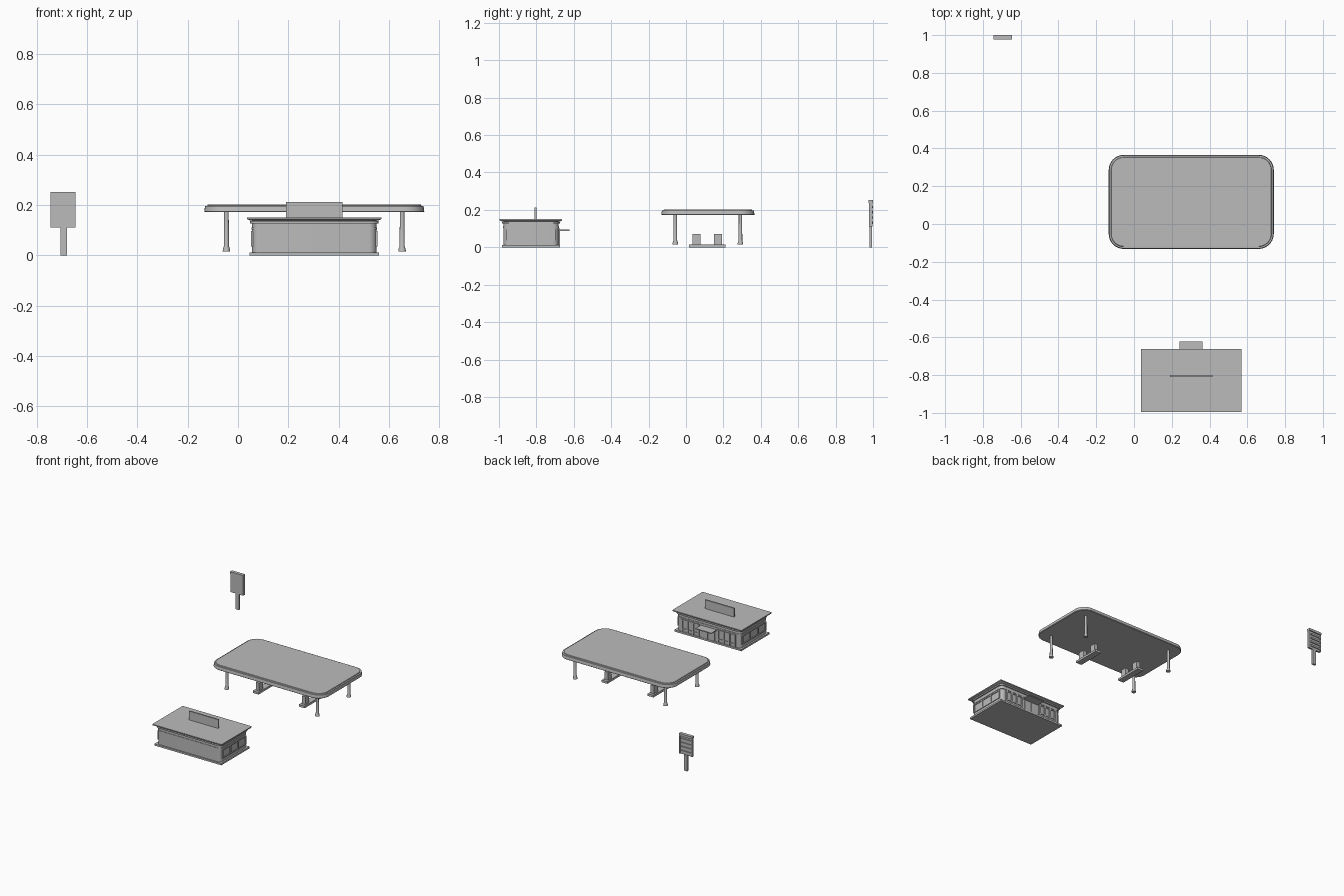
import bpy, bmesh, math

cube = bpy.data.objects.get("Cube")
if cube:
    bpy.data.objects.remove(cube, do_unlink=True)

grey = bpy.data.materials.new("plain grey")
grey.use_nodes = True
COLOUR = (0.5, 0.5, 0.5, 1)
grey.diffuse_color = COLOUR
grey.node_tree.nodes["Principled BSDF"].inputs["Base Color"].default_value = COLOUR


def finish(name, bm):
    bmesh.ops.recalc_face_normals(bm, faces=bm.faces)
    mesh = bpy.data.meshes.new(name)
    bm.to_mesh(mesh)
    bm.free()
    mesh.materials.append(grey)
    ob = bpy.data.objects.new(name, mesh)
    bpy.context.collection.objects.link(ob)
    bpy.context.view_layer.objects.active = ob
    ob.select_set(True)
    bpy.ops.object.shade_smooth_by_angle(angle=math.radians(35))
    ob.select_set(False)
    return ob


def box(name, x0, x1, y0, y1, z0, z1):
    bm = bmesh.new()
    bmesh.ops.create_cube(bm, size=1)
    for v in bm.verts:
        v.co.x = x1 if v.co.x > 0 else x0
        v.co.y = y1 if v.co.y > 0 else y0
        v.co.z = z1 if v.co.z > 0 else z0
    return finish(name, bm)


def loft(name, rings):
    """Skin a stack of equal-length point rings and cap both ends."""
    bm = bmesh.new()
    loops = [[bm.verts.new(p) for p in ring] for ring in rings]
    for low, high in zip(loops, loops[1:]):
        for i in range(len(low)):
            j = (i + 1) % len(low)
            bm.faces.new((low[i], low[j], high[j], high[i]))
    bm.faces.new(loops[0][::-1])
    bm.faces.new(loops[-1])
    return finish(name, bm)


def rounded(cx, cy, hx, hy, r, z, steps=8):
    pts = []
    for q, (sx, sy) in enumerate(((1, 1), (-1, 1), (-1, -1), (1, -1))):
        for i in range(steps + 1):
            a = math.pi / 2 * (q + i / steps)
            pts.append((cx + sx * (hx - r) + r * math.cos(a),
                        cy + sy * (hy - r) + r * math.sin(a), z))
    return pts


def circle(cx, cy, r, z, n=16):
    return [(cx + r * math.cos(2 * math.pi * i / n),
             cy + r * math.sin(2 * math.pi * i / n), z) for i in range(n)]


# Forecourt canopy with a stepped rounded rim
CX, CY = 0.303, 0.117
loft("canopy_roof", [rounded(CX, CY, 0.437 - d, 0.249 - d, 0.08 - d, z)
                     for d, z in ((0.003, 0.172), (0, 0.175), (0.003, 0.196),
                                  (0.012, 0.197), (0.014, 0.202))])

# Canopy columns with flared feet
for sx, side in ((-1, "right"), (1, "left")):
    for sy, end in ((-1, "front"), (1, "back")):
        x, y = CX + sx * 0.349, CY + sy * 0.174
        loft(f"column_{end}_{side}", [circle(x, y, r, z) for r, z in
             ((0.015, 0.016), (0.014, 0.025), (0.010, 0.036), (0.009, 0.175))])

# Pump islands, each with two pumps
for sx, side in ((-1, "right"), (1, "left")):
    x = CX + sx * 0.178
    box(f"island_{side}", x - 0.022, x + 0.022, 0.016, 0.212, 0, 0.015)
    for sy, end in ((-1, "front"), (1, "back")):
        y = 0.114 + sy * 0.057
        box(f"pump_{end}_{side}", x - 0.013, x + 0.013, y - 0.021, y + 0.021, 0.015, 0.07)

# Shop: base, walls, trims and flat roof
SX, SY = 0.303, -0.829
box("shop_base", SX - 0.258, SX + 0.258, SY - 0.156, SY + 0.156, 0, 0.012)
loft("shop_walls", [rounded(SX, SY, 0.247, 0.147, 0.03, z) for z in (0.012, 0.14)])
for name, grow, z0, z1 in (("lower_trim", 0.003, 0.103, 0.110),
                           ("upper_trim", 0.008, 0.127, 0.136)):
    loft(name, [rounded(SX, SY, 0.247 + grow, 0.147 + grow, 0.03, z) for z in (z0, z1)])
loft("shop_roof", [rounded(SX, SY, 0.267 - d, 0.167 - d, 0.001, z, 1)
                   for d, z in ((0.012, 0.138), (0, 0.144), (0, 0.151))])
box("roof_sign_board", 0.19, 0.415, -0.81, -0.80, 0.15, 0.212)

# Side windows: raised frames made of four bars
for s, side in ((-1, "right"), (1, "left")):
    xs = sorted((SX + s * 0.244, SX + s * 0.252))
    for k, y in enumerate((-0.955, -0.872, -0.786, -0.703)):
        box(f"side_mullion_{side}_{k}", *xs, y - 0.005, y + 0.005, 0.035, 0.095)
    for k, z in enumerate((0.035, 0.090)):
        box(f"side_rail_{side}_{k}", *xs, -0.955, -0.703, z, z + 0.006)

# Back shop front: pilasters, sills, door and awning
back = SY + 0.145
for s, side in ((-1, "right"), (1, "left")):
    for k, d in enumerate((0.075, 0.118, 0.161, 0.204)):
        x = SX + s * d
        box(f"pilaster_{side}_{k}", x - 0.006, x + 0.006, back, back + 0.009, 0.012, 0.100)
    x0, x1 = sorted((SX + s * 0.075, SX + s * 0.204))
    for k, z in enumerate((0.03, 0.092)):
        box(f"back_rail_{side}_{k}", x0, x1, back, back + 0.007, z, z + 0.006)
    x0, x1 = sorted((SX + s * 0.003, SX + s * 0.05))
    box(f"door_{side}", x0, x1, back, back + 0.008, 0.012, 0.08)
box("door_awning", 0.24, 0.363, back, -0.622, 0.088, 0.094)

# Price sign: post, panel, cap and price strips on the back
box("sign_post", -0.705, -0.68, 0.98, 0.995, 0, 0.112)
box("sign_panel", -0.743, -0.647, 0.979, 0.992, 0.11, 0.25)
box("sign_cap", -0.745, -0.645, 0.977, 1.0, 0.236, 0.252)
for s in (-1, 1):
    x = -0.695 + s * 0.046
    box("sign_edge", x - 0.004, x + 0.004, 0.979, 0.996, 0.11, 0.24)
for k in range(4):
    z = 0.125 + 0.028 * k
    box(f"price_strip_{k}", -0.737, -0.66, 0.99, 0.999, z, z + 0.012)
